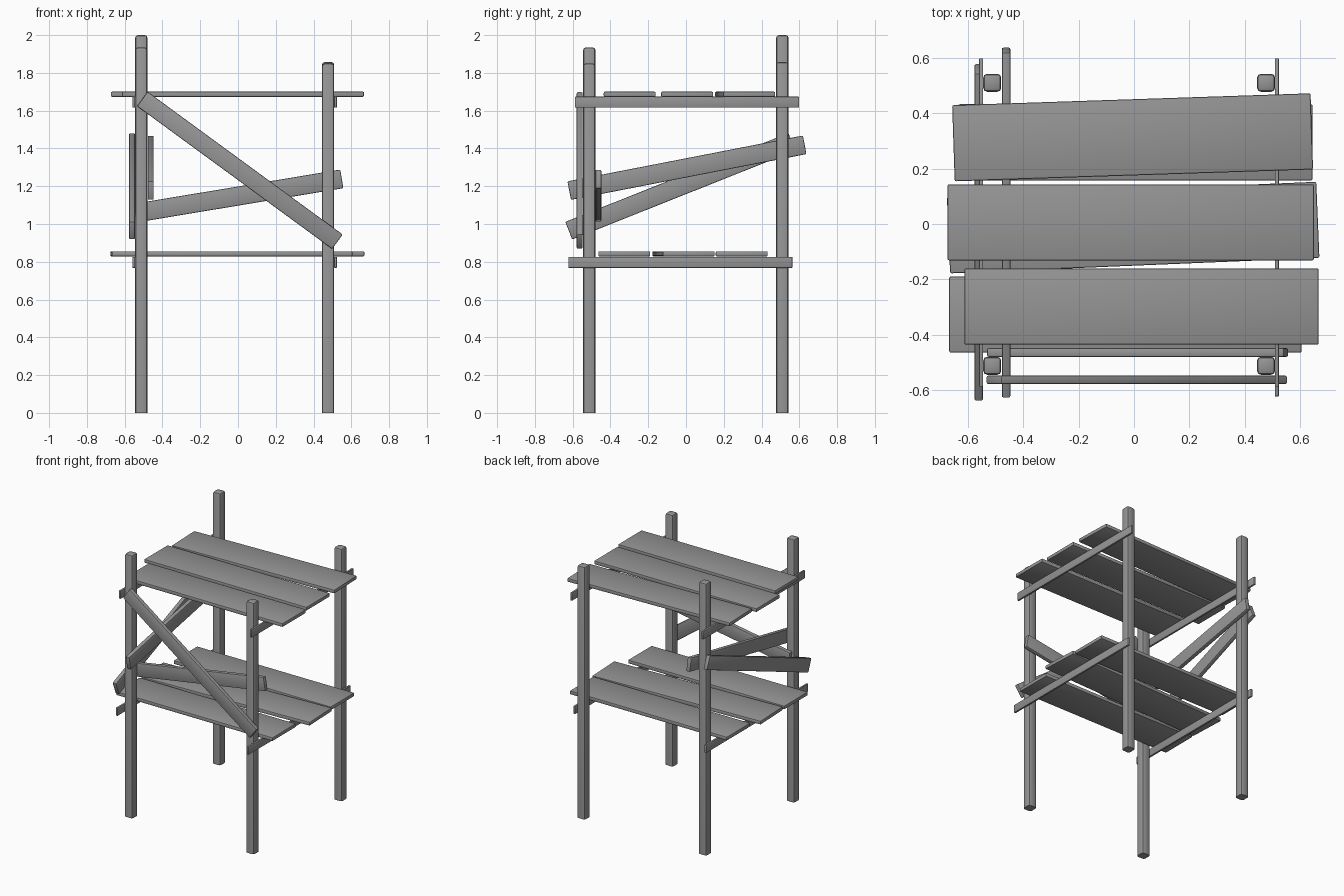
import bpy
import bmesh
from math import radians
from mathutils import Matrix, Vector

cube = bpy.data.objects.get("Cube")
if cube:
    bpy.data.objects.remove(cube, do_unlink=True)

grey = bpy.data.materials.new("weathered grey")
grey.use_nodes = True
COLOUR = (0.3, 0.3, 0.3, 1)
grey.diffuse_color = COLOUR
grey.node_tree.nodes["Principled BSDF"].inputs["Base Color"].default_value = COLOUR


def board(name, centre, size, bevel, axis="Z", angle=0, flat_bottom=False):
    """Box with softened edges, turned about one axis."""
    bm = bmesh.new()
    bmesh.ops.create_cube(bm, size=1, matrix=Matrix.Diagonal((*size, 1)))
    edges = [e for e in bm.edges
             if not flat_bottom or max(v.co.z for v in e.verts) > 0]
    bmesh.ops.bevel(bm, geom=edges, offset=bevel, segments=2,
                    profile=0.5, affect="EDGES")
    mesh = bpy.data.meshes.new(name)
    bm.to_mesh(mesh)
    bm.free()
    mesh.materials.append(grey)
    obj = bpy.data.objects.new(name, mesh)
    obj.location = Vector(centre)
    obj.rotation_euler["XYZ".index(axis)] = radians(angle)
    bpy.context.collection.objects.link(obj)
    bpy.ops.object.select_all(action="DESELECT")
    obj.select_set(True)
    bpy.context.view_layer.objects.active = obj
    bpy.ops.object.shade_smooth_by_angle(angle=radians(35))
    return obj


# Corner posts of uneven height
for name, x, y, height in (
        ("front_right_post", -0.512, -0.512, 1.935),
        ("back_right_post", -0.512, 0.51, 2.0),
        ("front_left_post", 0.477, -0.512, 1.85),
        ("back_left_post", 0.477, 0.51, 1.857)):
    board(name, (x, y, height / 2), (0.065, 0.065, height), 0.014,
          flat_bottom=True)

# Thin rails carrying the shelves
for level, y, z in (("upper", 0.005, 1.645), ("lower", -0.03, 0.797)):
    for side, x in (("right", -0.552), ("left", 0.516)):
        board(f"{level}_{side}_rail", (x, y, z), (0.014, 1.185, 0.058), 0.002)

# Loose shelf planks: x, y, length, turn
SHELVES = {
    "upper": (1.687, ((0.027, -0.298, 1.28, 0),
                      (-0.012, 0.006, 1.323, 0),
                      (-0.005, 0.313, 1.295, 1.9))),
    "lower": (0.842, ((-0.031, -0.327, 1.273, 0),
                      (-0.003, -0.013, 1.335, 2.4),
                      (0.005, 0.295, 1.28, 0))),
}
for level, (z, planks) in SHELVES.items():
    for place, (x, y, length, turn) in zip(("front", "middle", "back"), planks):
        board(f"{level}_{place}_plank", (x, y, z), (length, 0.275, 0.027),
              0.006, "Z", turn)

# Braces nailed across the front
board("front_outer_brace", (0.01, -0.563, 1.284), (1.28, 0.031, 0.095),
      0.006, "Y", 36.2)
board("front_inner_brace", (0.013, -0.464, 1.15), (1.088, 0.031, 0.1),
      0.006, "Y", -9.4)

# Braces nailed across the right side
board("side_outer_brace", (-0.561, -0.03, 1.2), (0.031, 1.272, 0.1),
      0.006, "X", 21.7)
board("side_inner_brace", (-0.462, 0.005, 1.298), (0.031, 1.27, 0.1),
      0.006, "X", 11)
